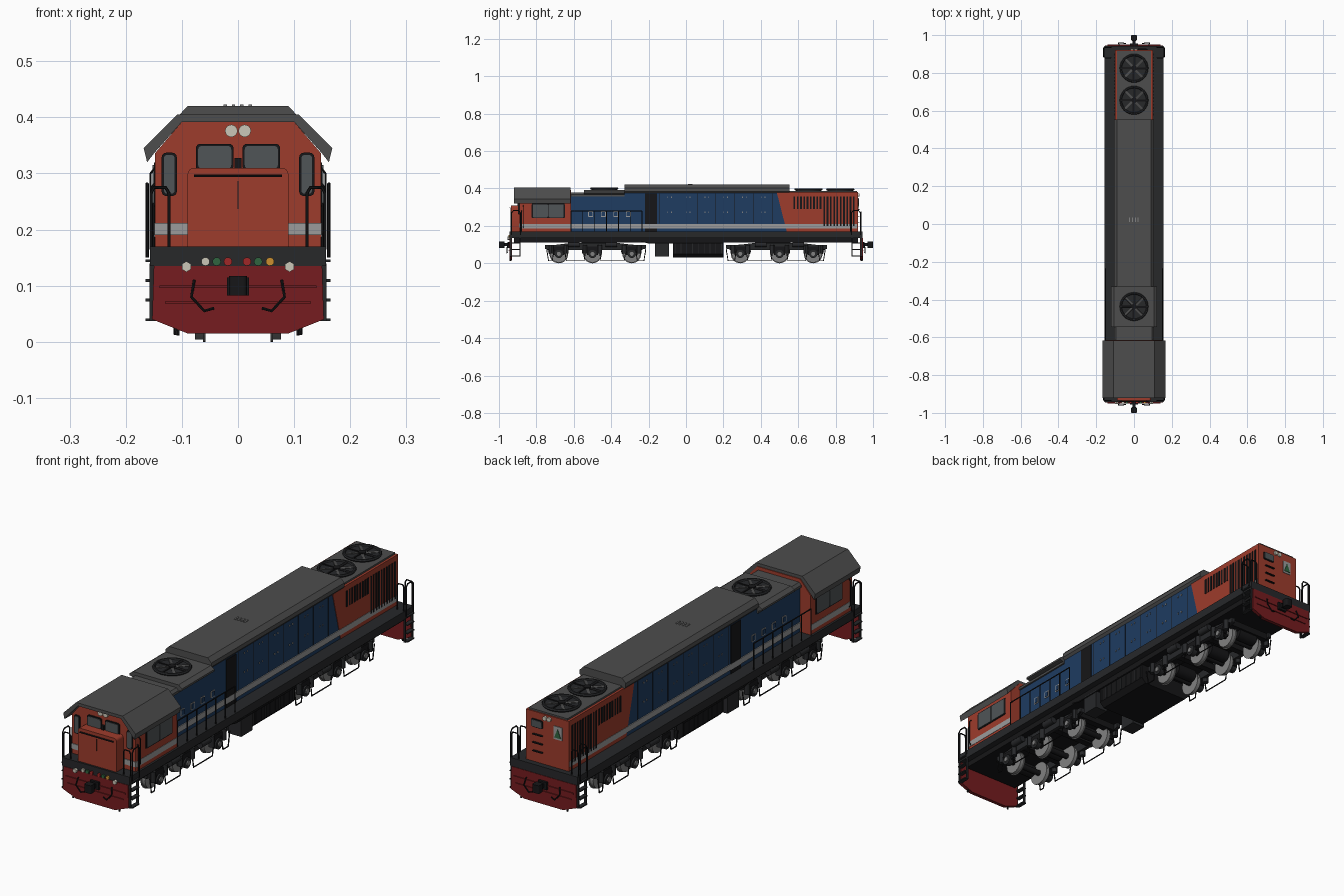
import bpy, bmesh
from math import pi, cos, sin
from mathutils import Matrix, Vector

cube = bpy.data.objects.get("Cube")
if cube:
    bpy.data.objects.remove(cube, do_unlink=True)
made = []


def material(name, *rgb):
    m = bpy.data.materials.new(name)
    m.use_nodes = True
    color = (*rgb, 1)
    m.diffuse_color = color
    shader = m.node_tree.nodes["Principled BSDF"]
    shader.inputs["Base Color"].default_value = color
    shader.inputs["Roughness"].default_value = .6
    return m


RED = material("body_red", .34, .045, .025)
MAROON = material("pilot_red", .18, .012, .014)
BLUE = material("body_blue", .013, .045, .12)
ROOF = material("roof_grey", .075, .075, .075)
DARK = material("frame_dark", .02, .021, .023)
BLACK = material("black", .008, .008, .009)
STRIPE = material("stripe_grey", .33, .33, .33)
STEEL = material("wheel_steel", .22, .22, .22)
GLASS = material("glass", .08, .09, .095)
LAMP = material("lamp_white", .6, .57, .48)
GREEN = material("lamp_green", .03, .13, .05)
SIGNAL = material("lamp_red", .35, .02, .02)
AMBER = material("lamp_amber", .6, .28, .03)


def finish(name, mesh, mat, mirror):
    mesh.materials.clear()
    mesh.materials.append(mat)
    ob = bpy.data.objects.new(name, mesh)
    bpy.context.collection.objects.link(ob)
    if mirror:
        mod = ob.modifiers.new("Mirror", "MIRROR")
        mod.use_axis = ("x" in mirror, "y" in mirror, False)
        mod.use_mirror_merge = False
    made.append(ob)
    return ob


def from_bmesh(name, bm, mat, mirror):
    bmesh.ops.recalc_face_normals(bm, faces=bm.faces[:])
    mesh = bpy.data.meshes.new(name)
    bm.to_mesh(mesh)
    bm.free()
    return finish(name, mesh, mat, mirror)


def prism(name, axis, points, a, b, mat, mirror=""):
    """Extrude a 2D outline along one axis from a to b."""
    place = {"x": lambda u, v, w: (w, u, v), "y": lambda u, v, w: (u, w, v),
             "z": lambda u, v, w: (u, v, w)}[axis]
    bm = bmesh.new()
    ends = [[bm.verts.new(place(u, v, w)) for u, v in points] for w in (a, b)]
    for ring in ends:
        bm.faces.new(ring)
    for i in range(len(points)):
        bm.faces.new((ends[0][i - 1], ends[0][i], ends[1][i], ends[1][i - 1]))
    return from_bmesh(name, bm, mat, mirror)


def box(name, xs, ys, zs, mat, mirror=""):
    (u, v), (p, q) = xs, ys
    return prism(name, "z", [(u, p), (v, p), (v, q), (u, q)], *zs, mat, mirror)


def panel(name, axis, us, vs, radius, a, b, mat, mirror=""):
    """Rounded rectangle plate."""
    corners = [(us[1], vs[1], -1, -1), (us[0], vs[1], 1, -1),
               (us[0], vs[0], 1, 1), (us[1], vs[0], -1, 1)]
    pts = [(u + radius * (su + cos(t)), v + radius * (sv + sin(t)))
           for k, (u, v, su, sv) in enumerate(corners)
           for t in [(k + j / 4) * pi / 2 for j in range(5)]]
    return prism(name, axis, pts, a, b, mat, mirror)


def cyl(name, axis, center, radius, depth, mat, mirror="", sides=24):
    turn = {"x": Matrix.Rotation(pi / 2, 4, "Y"), "y": Matrix.Rotation(pi / 2, 4, "X"),
            "z": Matrix.Identity(4)}[axis]
    bm = bmesh.new()
    bmesh.ops.create_cone(bm, cap_ends=True, segments=sides, radius1=radius, radius2=radius,
                          depth=depth, matrix=Matrix.Translation(center) @ turn)
    return from_bmesh(name, bm, mat, mirror)


def tube(name, points, radius, mat, mirror="", closed=False):
    curve = bpy.data.curves.new(name, "CURVE")
    curve.dimensions = "3D"
    curve.bevel_depth, curve.bevel_resolution, curve.use_fill_caps = radius, 1, True
    line = curve.splines.new("POLY")
    line.points.add(len(points) - 1)
    for p, co in zip(line.points, points):
        p.co = (*co, 1)
    line.use_cyclic_u = closed
    temp = bpy.data.objects.new(name, curve)
    mesh = bpy.data.meshes.new_from_object(temp)
    bpy.data.objects.remove(temp)
    return finish(name, mesh, mat, mirror)


def sym(points):
    return points + [(-x, z) for x, z in reversed(points)]


# Underframe, end plates and couplers
box("deck", (-.157, .157), (-.943, .943), (.135, .17), DARK)
box("underframe", (-.13, .13), (-.92, .92), (.112, .135), BLACK)
pilot = sym([(.15, .135), (.153, .04), (.128, .03), (.09, .015)])
prism("pilot_plate", "y", pilot, .93, .945, MAROON, "y")
for z, half in ((.098, .14), (.07, .13)):
    box("pilot_rib", (-half, half), (.944, .949), (z - .002, z + .002), MAROON, "y")
box("coupler_pocket", (-.02, .02), (.94, .955), (.083, .115), BLACK, "y")
box("coupler_shank", (-.009, .009), (.95, .98), (.092, .108), BLACK, "y")
panel("coupler_head", "z", (-.016, .016), (.97, 1), .007, .083, .117, BLACK, "y")
tube("pilot_hose", [(.078, .948, .11), (.083, .958, .08), (.06, .958, .055),
                    (.043, .955, .06)], .0028, BLACK, "xy")
tube("end_hose", [(.105, .935, .05), (.108, .94, .012)], .004, BLACK, "xy")

# Corner steps and end handrails
for i in range(4):
    z = .04 + i * .035
    box("step", (.147, .165), (.89, .935), (z - .003, z + .002), DARK, "xy")
for y in (.887, .937):
    box("step_side", (.149, .158), (y - .003, y + .003), (.037, .14), DARK, "xy")
for y, top in ((.935, .275), (.88, .28)):
    tube("end_rail", [(.123, y, .165), (.123, y, top - .01), (.129, y, top), (.15, y, top),
                      (.155, y, top - .01), (.155, y, .165)], .003, BLACK, "xy")
tube("corner_rail", [(.162, .932, .15), (.162, .932, .27), (.162, .922, .282),
                     (.162, .895, .282), (.162, .885, .27), (.162, .885, .15)], .003, BLACK, "xy")

# Cab with low nose and overhanging roof
prism("cab", "y", sym([(.1, .392), (.148, .336), (.148, .17)]), -.89, -.615, RED)
prism("cab_roof", "y", sym([(.108, .405), (.168, .345), (.162, .32), (.148, .338), (.1, .392)]),
      -.92, -.618, ROOF)
panel("nose", "y", (-.09, .09), (.16, .31), .012, -.935, -.88, RED)
panel("nose_panel", "y", (-.065, .065), (.23, .294), .002, -.937, -.93, RED)
tube("nose_rail", [(-.078, -.94, .296), (.078, -.94, .296)], .003, BLACK)
box("nose_latch", (-.001, .001), (-.939, -.93), (.237, .287), BLACK)
box("nose_stripe", (.09, .149), (-.893, -.885), (.19, .212), STRIPE, "x")
for name, us, vs in (("windshield", (.008, .075), (.305, .353)),
                     ("corner_window", (.109, .136), (.26, .337))):
    panel(name + "_frame", "y", us, vs, .008, -.895, -.885, BLACK, "x")
    inner = [(lo + .004, hi - .004) for lo, hi in (us, vs)]
    panel(name + "_glass", "y", *inner, .006, -.897, -.885, GLASS, "x")
box("wiper_post", (-.006, .006), (-.9, -.89), (.31, .328), BLACK)
cyl("headlight", "y", (.012, -.893, .376), .011, .012, LAMP, "x")
for x, mat in zip((-.058, -.038, -.018, .016, .036, .057),
                  (LAMP, GREEN, SIGNAL, SIGNAL, GREEN, AMBER)):
    cyl("marker_light", "y", (x, -.945, .143), .0075, .008, mat, sides=16)
cyl("ditch_light", "y", (.092, -.948, .134), .0095, .012, LAMP, "x", 6)
box("cab_side_stripe", (.147, .1495), (-.888, -.615), (.187, .211), STRIPE, "x")
panel("side_window_frame", "x", (-.825, -.648), (.241, .32), .006, .146, .15, BLACK, "x")
for y in (-.819, -.734):
    panel("side_window_glass", "x", (y, y + .08), (.246, .315), .004, .147, .152, GLASS, "x")
tube("cab_grab_rail", [(.148, -.87, .19), (.156, -.87, .2), (.156, -.87, .3),
                       (.148, -.87, .31)], .0022, BLACK, "x")

# Hood in two colours with slanted border
front = [(-.62, .165), (.54, .165), (.485, .38), (-.33, .38), (-.33, .362), (-.62, .362)]
prism("hood", "x", front, -.098, .098, BLUE)
prism("rear_hood", "x", [(.54, .165), (.92, .165), (.92, .38), (.485, .38)], -.1, .1, RED)
box("hood_stripe", (.097, .1015), (-.615, .915), (.187, .211), STRIPE, "x")
main_roof = sym([(.09, .42), (.107, .402), (.107, .385), (.098, .375)])
prism("main_roof", "y", main_roof, -.33, .553, ROOF)
prism("front_roof", "y", sym([(.095, .378), (.105, .368), (.105, .358)]), -.62, -.33, ROOF)
prism("fan_hatch", "y", sym([(.105, .392), (.122, .38), (.122, .372), (.1, .366)]),
      -.545, -.33, ROOF)
box("rear_roof", (-.09, .09), (.55, .915), (.375, .387), ROOF)
for i in range(4):
    box("roof_vent", (-.026 + i * .015, -.02 + i * .015), (.01, .035), (.419, .423), STEEL)

# Side doors, latches and louvres
box("side_grille", (.097, .101), (-.22, -.155), (.17, .372), BLACK, "x")
for i in range(7):
    y = -.14 + i * .1
    box("door_seam", (.097, .0988), (y - .0012, y + .0012), (.212, .374), BLACK, "x")
    for z in (.27, .35):
        for dy in (.04, .06):
            if y + dy < .49:
                box("door_latch", (.097, .1005), (y + dy, y + dy + .004),
                    (z, z + .007), STEEL, "x")
for y in (-.51, -.442, -.375, -.308):
    panel("hatch_frame", "x", (y - .013, y + .013), (.248, .277), .003, .097, .1, STRIPE, "x")
    panel("hatch", "x", (y - .009, y + .009), (.252, .273), .002, .097, .102, BLUE, "x")
for start, count, low in ((.575, 9, .29), (.735, 10, .2)):
    for i in range(count):
        y = start + i * .0175
        box("louvre", (.099, .102), (y, y + .009), (low, .357), BLACK, "x")

# Rear end face
panel("rear_window_frame", "y", (.02, .075), (.315, .35), .008, .918, .923, BLACK)
panel("rear_window_glass", "y", (.024, .071), (.319, .346), .006, .918, .925, GLASS)
cyl("rear_headlight", "y", (.01, .922, .365), .009, .01, LAMP, "x")
panel("rear_sign", "y", (-.07, -.03), (.29, .345), .003, .918, .923, STRIPE)
prism("rear_sign_mark", "y", [(-.065, .298), (-.035, .298), (-.05, .335)], .918, .925, GREEN)
for z in (.215, .25, .285):
    box("rear_rung", (.02, .065), (.918, .928), (z, z + .004), BLACK)

# Roof fans
for y, z in ((-.437, .39), (.655, .386), (.825, .386)):
    cyl("fan_well", "z", (0, y, z + .004), .068, .01, DARK, sides=32)
    ring = [(.07 * cos(t * pi / 16), y + .07 * sin(t * pi / 16), z + .009) for t in range(32)]
    tube("fan_ring", ring, .006, DARK, closed=True)
    cyl("fan_hub", "z", (0, y, z + .009), .015, .012, BLACK)
    for k in range(8):
        blade = box("fan_blade", (.012, .065), (-.007, .004), (0, .003), ROOF if k % 2 else BLACK)
        blade.data.transform(Matrix.Translation((0, y, z + .009))
                             @ Matrix.Rotation(k * pi / 4, 4, "Z") @ Matrix.Rotation(.2, 4, "X"))

# Walkway handrails
rail_ends = (-.615, -.235)
tube("walkway_rail", [(.15, rail_ends[0], .28), (.15, rail_ends[1], .28)], .0025, BLACK, "x")
for i in range(7):
    y = rail_ends[0] + i * (rail_ends[1] - rail_ends[0]) / 6
    tube("rail_post", [(.15, y, .165), (.15, y, .28)], .0025, BLACK, "x")

# Bogies: wheels, axles, side frames and rigging
for y in (.29, .5, .68):
    cyl("wheel", "x", (.069, y, .05), .046, .016, STEEL, "xy", 32)
    cyl("wheel_flange", "x", (.06, y, .05), .05, .004, STEEL, "xy", 32)
    cyl("axle", "x", (0, y, .05), .012, .19, BLACK, "y", 16)
    cyl("traction_motor", "x", (0, y + .03, .065), .027, .09, BLACK, "y", 16)
    cyl("axle_box", "x", (.106, y, .05), .022, .022, DARK, "xy", 20)
    cyl("axle_cap", "x", (.119, y, .05), .011, .006, STEEL, "xy", 12)
    box("axle_guide", (.094, .11), (y - .03, y + .03), (.045, .09), BLACK, "xy")
    for dy in (-.04, .04):
        cyl("spring", "x" if dy == 0 else "z", (.108, y + dy, .075), .012, .045, DARK, "xy", 12)
frame = [(.215, .078), (.255, .07), (.72, .07), (.755, .078), (.755, .098), (.7, .098),
         (.62, .108), (.36, .108), (.28, .098), (.215, .098)]
prism("bogie_frame", "x", frame, .09, .106, DARK, "xy")
for y in (.25, .395, .59, .73):
    box("bogie_crossbeam", (-.095, .095), (y - .014, y + .014), (.07, .098), BLACK, "y")
box("bogie_bolster", (-.07, .07), (.42, .56), (.09, .115), BLACK, "y")
for a, b in ((.33, .455), (.545, .64), (.225, .26), (.715, .735)):
    tube("brake_rod", [(.112, a - .01, .075), (.112, a, .014), (.112, b, .014),
                       (.112, b + .01, .075)], .003, BLACK, "xy")
for y in (.4, .6):
    cyl("brake_cylinder", "y", (.122, y, .1), .014, .06, DARK, "xy", 16)

# Fuel tank and equipment boxes
prism("fuel_tank", "y", sym([(.125, .115), (.125, .05), (.105, .03)]), -.07, .2, BLACK)
for i in range(9):
    y = -.06 + i * .031
    box("tank_rib", (.124, .128), (y, y + .004), (.052, .105), DARK, "x")
box("battery_box", (.07, .13), (-.165, -.09), (.035, .115), DARK, "x")
tube("air_pipe", [(.13, -.24, .118), (.13, -.2, .108), (.13, .2, .108)], .003, BLACK, "x")

# Smooth round parts, keeping edges sharp
bpy.ops.object.select_all(action="DESELECT")
for ob in made:
    ob.select_set(True)
bpy.context.view_layer.objects.active = made[0]
bpy.ops.object.shade_smooth_by_angle(angle=pi / 6)
